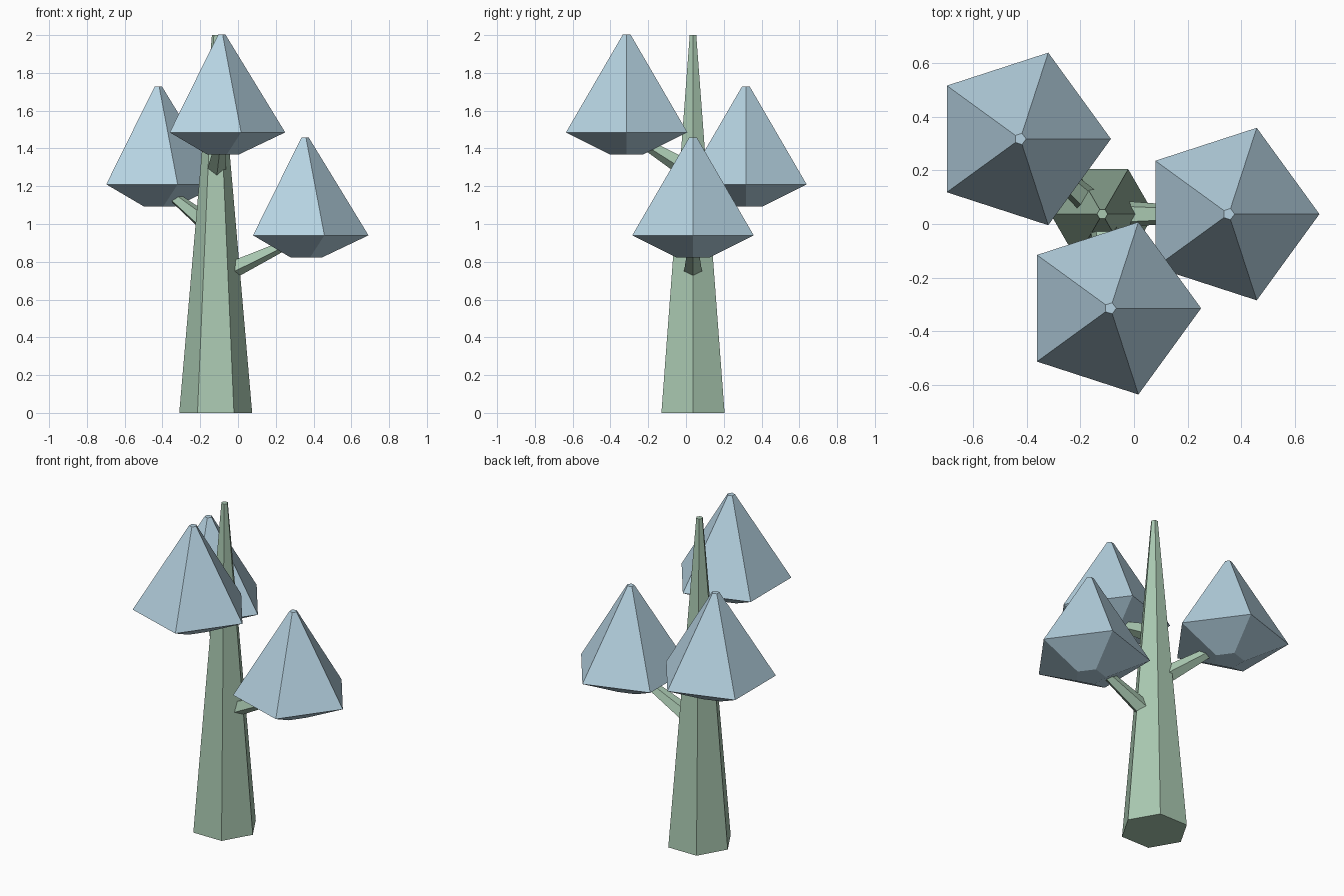
import bpy
import bmesh
from math import cos, sin, tau
from mathutils import Vector

cube = bpy.data.objects.get("Cube")
if cube:
    bpy.data.objects.remove(cube)


def make_material(name, color):
    mat = bpy.data.materials.new(name)
    mat.use_nodes = True
    mat.diffuse_color = color
    mat.node_tree.nodes["Principled BSDF"].inputs["Base Color"].default_value = color
    return mat


BARK = make_material("pale green bark", (0.40, 0.58, 0.44, 1))
LEAF = make_material("pale blue foliage", (0.47, 0.65, 0.76, 1))


def loft(name, rings, sides, mat, u=Vector((1, 0, 0)), v=Vector((0, 1, 0))):
    """Closed, flat-shaded solid through polygon rings given as (centre, radius)."""
    bm = bmesh.new()
    loops = []
    for centre, radius in rings:
        angles = [tau * i / sides for i in range(sides)]
        loops.append([bm.verts.new(Vector(centre) + radius * (u * cos(a) + v * sin(a)))
                      for a in angles])
    for low, high in zip(loops, loops[1:]):
        for i in range(sides):
            j = (i + 1) % sides
            bm.faces.new((low[i], low[j], high[j], high[i]))
    bm.faces.new(loops[0][::-1])
    bm.faces.new(loops[-1])
    bmesh.ops.recalc_face_normals(bm, faces=bm.faces)
    mesh = bpy.data.meshes.new(name)
    bm.to_mesh(mesh)
    bm.free()
    mesh.materials.append(mat)
    obj = bpy.data.objects.new(name, mesh)
    bpy.context.collection.objects.link(obj)
    return obj


# Tapered six-sided trunk
TX, TY = -0.118, 0.037
loft("trunk", [((TX, TY, 0), 0.193), ((TX, TY, 2), 0.02)], 6, BARK)

# Each crown: name, centre of its widest ring, height where its branch leaves the trunk axis
crowns = [
    ("left", Vector((0.353, 0.037, 0.94)), 0.72),
    ("front", Vector((-0.088, -0.314, 1.485)), 1.275),
    ("back_right", Vector((-0.424, 0.317, 1.21)), 0.965),
]
for name, centre, branch_z in crowns:
    # Five-sided foliage: small underside, wide rim, narrow tip
    loft(name + "_foliage",
         [(centre + Vector((0, 0, dz)), r)
          for dz, r in ((-0.118, 0.09), (0, 0.338), (0.517, 0.022))], 5, LEAF)

    # Five-sided branch from the trunk axis into the foliage, one edge facing down
    start = Vector((TX, TY, branch_z))
    axis = (centre - start).normalized()
    side = axis.cross(Vector((0, 0, 1))).normalized()
    down = axis.cross(side).normalized()
    if down.z > 0:
        down = -down
    loft(name + "_branch", [(start, 0.057), (centre, 0.02)], 5, BARK, down, side)
